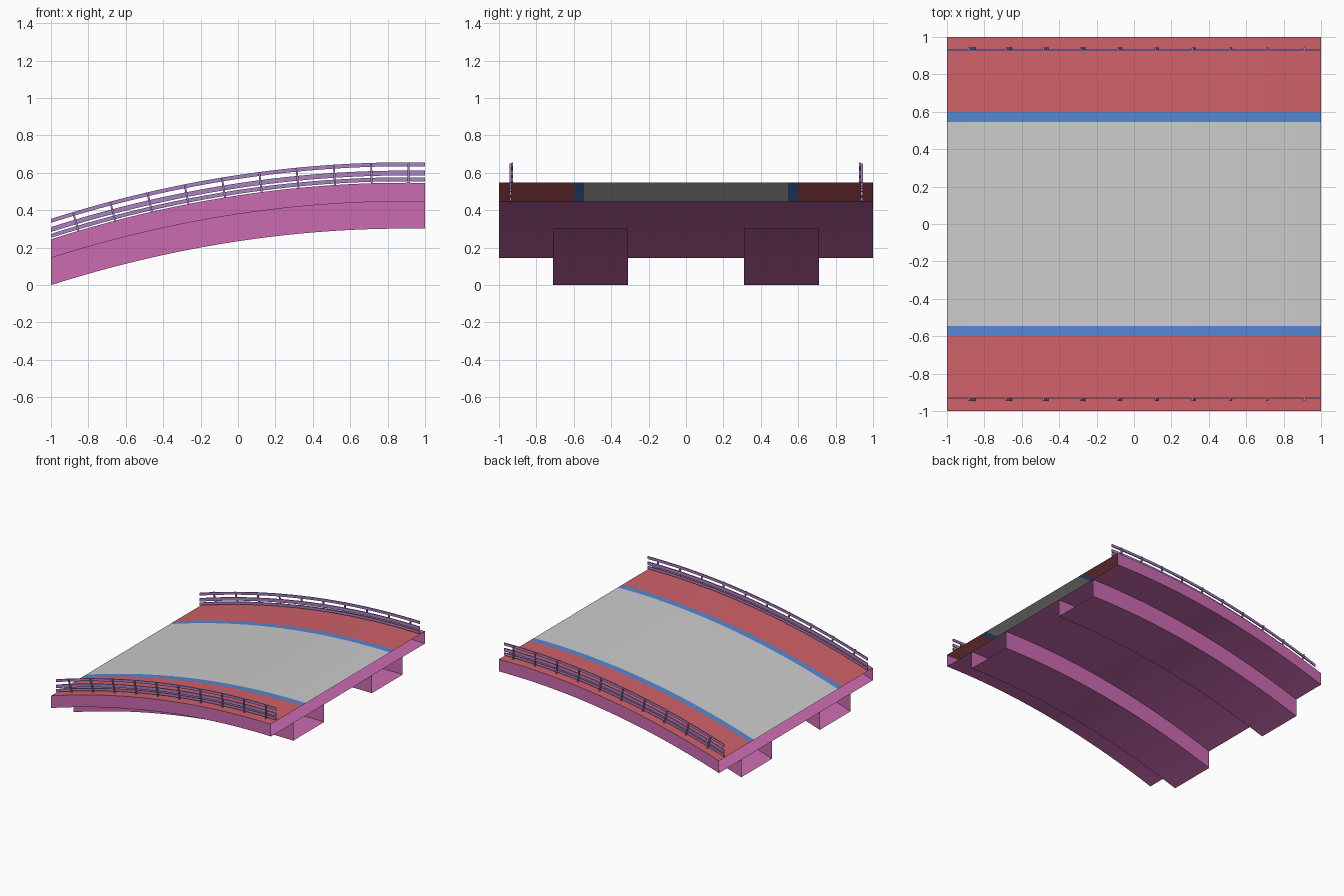
import bpy, math
from mathutils import Matrix

if "Cube" in bpy.data.objects:
    bpy.data.objects.remove(bpy.data.objects["Cube"])

SEG = 24
K = 0.0837
PEAK = 0.9
RISE = K * (1 + PEAK) ** 2


def height(x):
    return RISE - K * (x - PEAK) ** 2


def material(name, rgb):
    m = bpy.data.materials.new(name)
    m.diffuse_color = (*rgb, 1)
    m.use_nodes = True
    m.node_tree.nodes["Principled BSDF"].inputs["Base Color"].default_value = m.diffuse_color
    return m


PINK = material("girder_pink", (0.60, 0.15, 0.44))
RED = material("walkway_red", (0.62, 0.12, 0.14))
BLUE = material("kerb_blue", (0.09, 0.24, 0.63))
VIOLET = material("railing_violet", (0.40, 0.22, 0.55))


def finish(name, verts, faces, mat, smooth=False):
    me = bpy.data.meshes.new(name)
    me.from_pydata(verts, [], faces)
    ob = bpy.data.objects.new(name, me)
    bpy.context.collection.objects.link(ob)
    if mat:
        me.materials.append(mat)
    if smooth:
        bpy.ops.object.select_all(action='DESELECT')
        bpy.context.view_layer.objects.active = ob
        ob.select_set(True)
        bpy.ops.object.shade_smooth_by_angle(angle=math.radians(30))
    return ob


def sweep(name, section, mat, closed=False):
    """Sweep a (y, z) section along the arch; closed sections get end caps."""
    n = len(section)
    verts, faces = [], []
    for i in range(SEG + 1):
        x = -1 + 2 * i / SEG
        verts += [(x, y, z + height(x)) for y, z in section]
    for i in range(SEG):
        for j in range(n if closed else n - 1):
            a, b = i * n + j, i * n + (j + 1) % n
            faces.append((a, b, b + n, a + n))
    if closed:
        faces.append(tuple(reversed(range(n))))
        faces.append(tuple(SEG * n + j for j in range(n)))
    return finish(name, verts, faces, mat, True)


BEAM, SLAB, TOP = 0.0, 0.145, 0.245

# Open-ended slab shell and road surface
sweep("slab_shell", [(-1, TOP), (-1, SLAB), (1, SLAB), (1, TOP)], PINK)
sweep("road_surface", [(0.545, TOP), (-0.545, TOP)], None)

for s, side in ((-1, "front"), (1, "back")):
    def span(a, b):
        return sorted((s * a, s * b))

    # Walkway and kerb strips
    lo, hi = span(0.6, 1.0)
    sweep(side + "_walkway", [(hi, TOP), (lo, TOP)], RED)
    lo, hi = span(0.545, 0.6)
    sweep(side + "_kerb", [(hi, TOP), (lo, TOP)], BLUE)

    # Hollow girder below the slab
    lo, hi = span(0.31, 0.71)
    sweep(side + "_girder", [(lo, SLAB), (lo, BEAM), (hi, BEAM), (hi, SLAB)], PINK)

    # Three handrails following the arch
    lo, hi = span(0.926, 0.934)
    for k, (b, t) in enumerate(((0.008, 0.029), (0.039, 0.065), (0.088, 0.109))):
        sweep(f"{side}_rail_{k + 1}",
              [(lo, TOP + t), (lo, TOP + b), (hi, TOP + b), (hi, TOP + t)],
              VIOLET, True)

    # Posts standing square to the arch
    lo, hi = span(0.934, 0.945)
    for k in range(10):
        x = -0.853 + k * 0.196
        slope = -2 * K * (x - PEAK)
        place = Matrix.Translation((x, 0, TOP + height(x))) @ Matrix.Rotation(-math.atan(slope), 4, 'Y')
        verts = [(px, py, pz) for pz in (-0.02, 0.104) for px, py in
                 ((-0.005, lo), (0.005, lo), (0.005, hi), (-0.005, hi))]
        faces = [(3, 2, 1, 0), (4, 5, 6, 7)] + [
            (i, (i + 1) % 4, (i + 1) % 4 + 4, i + 4) for i in range(4)]
        post = finish(f"{side}_post_{k + 1}", verts, faces, VIOLET)
        post.data.transform(place)
